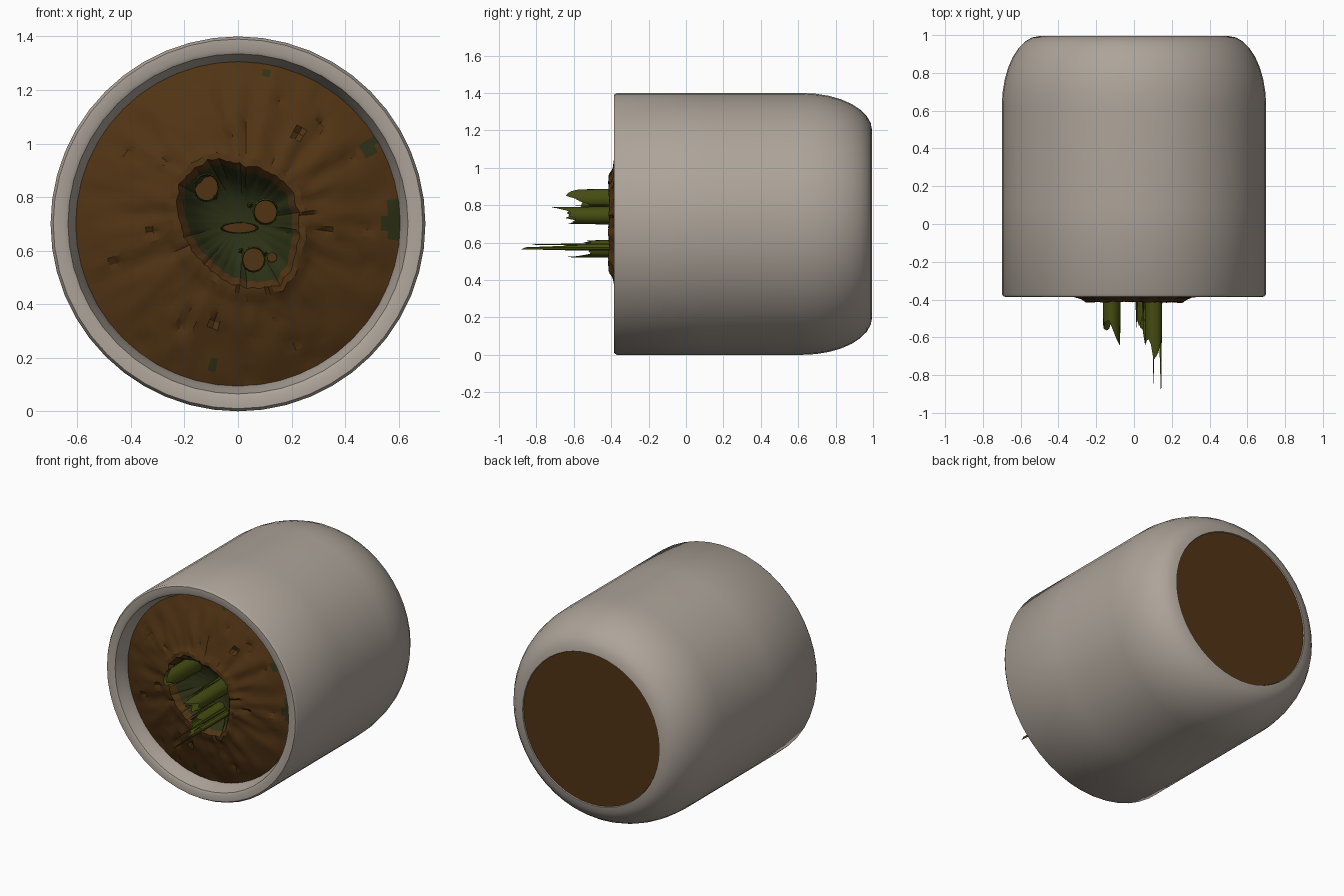
import bpy, bmesh, math, random
from mathutils import Vector, noise

random.seed(4)
if "Cube" in bpy.data.objects:
    bpy.data.objects.remove(bpy.data.objects["Cube"])

AXIS_Z = 0.7


def material(name, color):
    m = bpy.data.materials.new(name)
    m.use_nodes = True
    m.diffuse_color = (*color, 1)
    bsdf = m.node_tree.nodes["Principled BSDF"]
    bsdf.inputs["Base Color"].default_value = (*color, 1)
    bsdf.inputs["Roughness"].default_value = 0.8
    return m


CLAY = material("warm grey clay", (0.42, 0.37, 0.32))
SOIL = material("brown soil", (0.082, 0.034, 0.007))
MOSS = material("dark moss", (0.026, 0.032, 0.008))
STALK = material("olive stalk", (0.06, 0.072, 0.006))


def finish(bm, name, mats, smooth=40, recalc=True):
    if recalc:
        bmesh.ops.recalc_face_normals(bm, faces=bm.faces)
    me = bpy.data.meshes.new(name)
    bm.to_mesh(me)
    bm.free()
    ob = bpy.data.objects.new(name, me)
    bpy.context.collection.objects.link(ob)
    for m in mats:
        me.materials.append(m)
    bpy.ops.object.select_all(action="DESELECT")
    ob.select_set(True)
    bpy.context.view_layer.objects.active = ob
    if smooth:
        bpy.ops.object.shade_smooth_by_angle(angle=math.radians(smooth))
    return ob


def bridge(bm, a, b):
    n = len(a)
    for i in range(n):
        bm.faces.new((a[i], a[(i + 1) % n], b[(i + 1) % n], b[i]))


def ring(bm, n, point):
    return [bm.verts.new(point(math.tau * i / n)) for i in range(n)]


def lathe(name, profile, mats, closed=False, n=48):
    """Spin (radius, y) pairs about the lengthwise axis."""
    bm = bmesh.new()
    rings = [ring(bm, n, lambda a, r=r, y=y:
                  (r * math.cos(a), y, AXIS_Z + r * math.sin(a))) for r, y in profile]
    for a, b in zip(rings, rings[1:]):
        bridge(bm, a, b)
    if closed:
        bridge(bm, rings[-1], rings[0])
    else:
        for end in (rings[0], rings[-1]):
            bm.faces.new(end)
    return finish(bm, name, mats)


# Pot lying on its side: outer wall, rounded shoulder, open base, inner wall and lip
shoulder = [(0.5 + 0.2 * math.cos(a), 0.62 + 0.375 * math.sin(a))
            for a in (math.radians(90 * i / 8) for i in range(9))]
lathe("pot", [(0.69, -0.385), (0.7, -0.37), (0.7, 0.1)] + shoulder +
      [(0.49, 0.96), (0.6, 0.6), (0.6, -0.27), (0.62, -0.33), (0.635, -0.378), (0.65, -0.386)],
      [CLAY], closed=True)

# Soil showing at the open base
lathe("base_soil", [(0.497, 0.95), (0.497, 0.988)], [SOIL])

# Soil surface: wrinkled mound with an irregular mossy hollow
HOLLOW = (0.18, 0.19, 0.18, 0.18, 0.24, 0.25, 0.21, 0.19, 0.19, 0.22, 0.25, 0.2)
CENTRE = Vector((0.02, 0.71))


def hollow_radius(a):
    f = a / math.tau * len(HOLLOW)
    i = int(f)
    r = HOLLOW[i % 12] + (HOLLOW[(i + 1) % 12] - HOLLOW[i % 12]) * (f - i)
    return r + 0.012 * noise.noise((9 * math.cos(a), 9 * math.sin(a), 2))


def soil_point(a, t):
    """t below 1 lies in the hollow, 1 to 2 runs out to the wall."""
    d = Vector((math.cos(a), math.sin(a)))
    edge = CENTRE + d * hollow_radius(a)
    if t <= 1:
        p = CENTRE + (edge - CENTRE) * t
        y = -0.25 - 0.13 * t ** 3
    else:
        u = t - 1
        p = edge.lerp(Vector((0, AXIS_Z)) + d * 0.612, u)
        y = -0.40 + 0.115 * u ** 1.5 - 0.018 * math.sin(math.pi * min(1, 5 * u))
        crease = noise.noise((7 * d.x, 7 * d.y, 2.2 * u))
        crack = max(0, noise.noise((13 * d.x, 13 * d.y, 5 * u + 7)) - 0.4)
        y += (0.018 * crease + 0.09 * crack) * math.sin(math.pi * u) ** 0.5
    return (p.x, y, p.y)


PATCHES = ((0.49, 0.99, 0.03), (0.585, 0.72, 0.07), (0.11, 1.26, 0.02), (-0.1, 0.17, 0.02))
bm = bmesh.new()
steps = [0.2, 0.4, 0.6, 0.75, 0.88, 1] + [1 + i / 16 for i in range(1, 17)]
rings = [ring(bm, 120, lambda a, t=t: soil_point(a, t)) for t in steps]
bm.faces.new(rings[0])
for a, b in zip(rings, rings[1:]):
    bridge(bm, a, b)
for f in bm.faces:
    c = f.calc_center_median()
    off = Vector((c.x, c.z)) - CENTRE
    ang = math.atan2(off.y, off.x) % math.tau
    mossy = off.length < hollow_radius(ang)
    patch = any(abs(c.x - x) < 0.4 * r + 0.01 and abs(c.z - z) < r for x, z, r in PATCHES)
    f.material_index = 1 if mossy or patch else 0
    if f.normal.y > 0:
        f.normal_flip()
finish(bm, "soil_surface", [SOIL, MOSS], 30)


# Broken hollow stalks with splintered ends and a brown core
def stalk(name, x, z, rx, rz, low, tip, tip_angle, n=20):
    bm = bmesh.new()

    def at(a, y, k=1.0):
        return (x + k * rx * math.cos(a), y, z + k * rz * math.sin(a))

    def splinter(a):
        near = max(0, math.cos(a - math.radians(tip_angle))) ** 6
        return low + (tip - low) * near + random.uniform(-0.02, 0.045)

    ends = [splinter(math.tau * i / n) for i in range(n)]
    outer = ring(bm, n, lambda a: at(a, -0.2, 1.12))
    lip = [bm.verts.new(at(math.tau * i / n, ends[i])) for i in range(n)]
    inner = [bm.verts.new(at(math.tau * i / n, ends[i] + 0.01, 0.93)) for i in range(n)]
    floor = ring(bm, n, lambda a: at(a, max(low + 0.03, -0.34), 0.93))
    for a, b in ((outer, lip), (lip, inner), (inner, floor)):
        bridge(bm, a, b)
    bm.faces.new(floor).material_index = 1
    finish(bm, name, [STALK, SOIL], 25)


stalk("upper_stalk", -0.118, 0.835, 0.045, 0.05, -0.55, -0.64, 30)
stalk("middle_stalk", 0.103, 0.745, 0.044, 0.045, -0.63, -0.74, 70)
stalk("lower_stalk", 0.058, 0.567, 0.042, 0.045, -0.52, -0.63, 270)
stalk("long_splinter", 0.127, 0.575, 0.019, 0.018, -0.6, -0.98, -20, 10)
stalk("short_stalk", 0.005, 0.685, 0.066, 0.02, -0.36, -0.4, 0)

# Thin slivers standing beside the main stalks
for i, (x, z, tip) in enumerate(((0.01, 0.6, -0.57), (0.045, 0.77, -0.58),
                                 (0.1, 0.59, -0.89), (-0.085, 0.8, -0.6))):
    bm = bmesh.new()
    foot = ring(bm, 5, lambda a: (x + 0.012 * math.cos(a), -0.24, z + 0.012 * math.sin(a)))
    bm.faces.new(foot)
    point = bm.verts.new((x + 0.004, tip, z))
    for j in range(5):
        bm.faces.new((foot[j], foot[(j + 1) % 5], point))
    finish(bm, f"sliver_{i + 1}", [STALK], 0)
